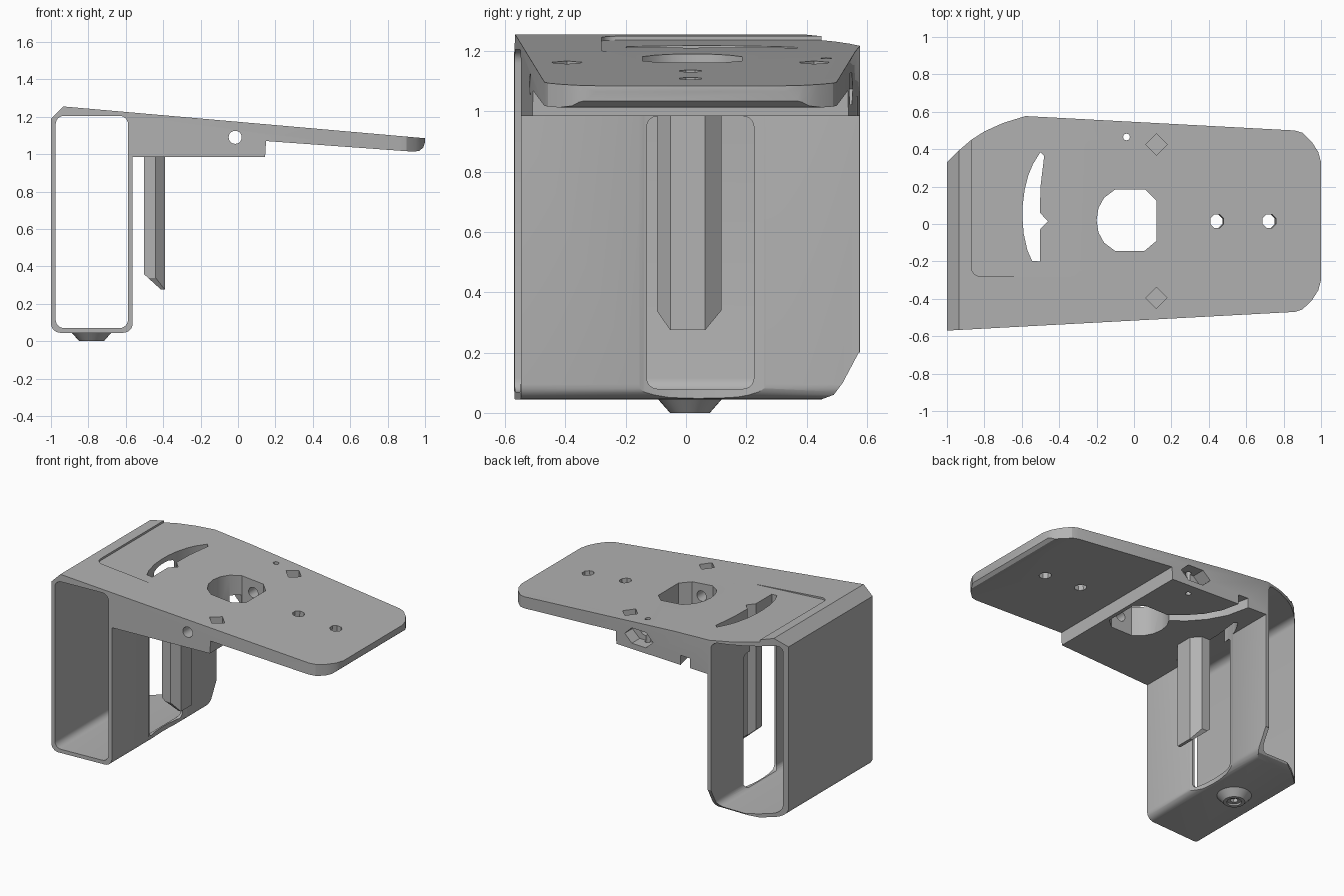
import bpy, bmesh, math
from mathutils import Matrix

cube = bpy.data.objects.get("Cube")
if cube:
    bpy.data.objects.remove(cube, do_unlink=True)

grey = bpy.data.materials.new("light grey")
grey.use_nodes = True
colour = (0.45, 0.45, 0.45, 1)
grey.diffuse_color = colour
grey.node_tree.nodes["Principled BSDF"].inputs["Base Color"].default_value = colour


def finish(name, bm):
    bmesh.ops.recalc_face_normals(bm, faces=bm.faces)
    mesh = bpy.data.meshes.new(name)
    bm.to_mesh(mesh)
    bm.free()
    mesh.materials.append(grey)
    obj = bpy.data.objects.new(name, mesh)
    bpy.context.collection.objects.link(obj)
    return obj


def prism(name, points, axis, low, high):
    """Extrude a flat outline along x, y or z."""
    place = {"x": lambda a, b: (low, a, b), "y": lambda a, b: (a, low, b),
             "z": lambda a, b: (a, b, low)}[axis]
    bm = bmesh.new()
    face = bm.faces.new([bm.verts.new(place(a, b)) for a, b in points])
    moved = bmesh.ops.extrude_face_region(bm, geom=[face])["geom"]
    step = [high - low if axis == k else 0 for k in "xyz"]
    bmesh.ops.translate(bm, vec=step, verts=[v for v in moved if isinstance(v, bmesh.types.BMVert)])
    return finish(name, bm)


def ring(a, b, ra, rb=None, sides=24, turn=0):
    rb = rb or ra
    angles = [turn + math.tau * i / sides for i in range(sides)]
    return [(a + ra * math.cos(t), b + rb * math.sin(t)) for t in angles]


def rounded(a0, b0, a1, b1, r, steps=6):
    """Rectangle outline with rounded corners."""
    corners = [(a1 - r, b1 - r), (a0 + r, b1 - r), (a0 + r, b0 + r), (a1 - r, b0 + r)]
    return [(a + r * math.cos(t), b + r * math.sin(t))
            for k, (a, b) in enumerate(corners)
            for t in [math.pi / 2 * (k + i / steps) for i in range(steps + 1)]]


def ribbon(path, half):
    """Outline of a strip that follows a path."""
    left, right = [], []
    for i, (x, y) in enumerate(path):
        p, q = path[max(i - 1, 0)], path[min(i + 1, len(path) - 1)]
        length = math.hypot(q[0] - p[0], q[1] - p[1])
        nx, ny = (p[1] - q[1]) / length * half, (q[0] - p[0]) / length * half
        left.append((x + nx, y + ny))
        right.append((x - nx, y - ny))
    return left + right[::-1]


def boolean(obj, tool, operation="DIFFERENCE"):
    mod = obj.modifiers.new(tool.name, "BOOLEAN")
    mod.operation, mod.solver, mod.object = operation, "EXACT", tool
    bpy.context.view_layer.update()
    graph = bpy.context.evaluated_depsgraph_get()
    mesh = bpy.data.meshes.new_from_object(obj.evaluated_get(graph))
    obj.modifiers.clear()
    obj.data = mesh


def remove(*tools):
    for tool in tools:
        bpy.data.objects.remove(tool, do_unlink=True)


def cut(obj, *tools):
    for tool in tools:
        boolean(obj, tool)
    remove(*tools)


# Bracket body: side profile trimmed by the plan outline
side = [(-1, 1.19), (-0.935, 1.255), (1, 1.085), (1, 1.065), (0.99, 1.035), (0.97, 1.018),
        (0.94, 1.013), (0.15, 1.07), (0.145, 0.985), (-0.563, 0.985)]
floor_arc = [(-0.613 + 0.05 * math.cos(t), 0.095 - 0.05 * math.sin(t))
             for t in [math.pi / 2 * i / 6 for i in range(7)]]
side += floor_arc + [(-1.563 - x, z) for x, z in reversed(floor_arc)]
body = prism("bracket_body", side, "y", -0.7, 0.7)
plan = [(-1, -0.57), (0.86, -0.47), (0.9, -0.457), (0.95, -0.41), (0.985, -0.355), (1, -0.3),
        (1, 0.33), (0.985, 0.385), (0.95, 0.44), (0.9, 0.488), (0.86, 0.5), (-0.58, 0.577),
        (-0.7, 0.54), (-0.8, 0.495), (-0.87, 0.45), (-0.94, 0.39), (-1, 0.33)]
outline = prism("plan_trim", plan, "z", -0.5, 2)
boolean(body, outline, "INTERSECT")
remove(outline)

# Open sleeve and its chamfered lower back corner
cut(body,
    prism("sleeve_opening", rounded(-0.975, 0.07, -0.588, 1.205, 0.045), "y", -1, 1),
    prism("corner_cut", [(0.45, 0.0), (0.45, 0.045), (0.49, 0.06), (0.52, 0.1), (0.573, 0.2),
                         (0.8, 0.2), (0.8, 0.0)], "x", -1.2, -0.4),
    prism("wall_slot", rounded(-0.13, 0.08, 0.225, 0.984, 0.035), "x", -0.7, -0.5))

# Shallow tapering recess on the top plate
recess = prism("recess", [(-0.87, 1.236), (-0.29, 1.1985), (-0.29, 1.4), (-0.87, 1.4)], "y", -0.28, 0.8)
corner = prism("recess_corners", rounded(-0.87, -0.28, -0.29, 1.2, 0.05), "z", 1, 1.5)
boolean(recess, corner, "INTERSECT")
remove(corner)
cut(body, recess)

# Arc slot, cut through the plate, the wall face and the post
arc = [(-0.5, 0.385), (-0.54, 0.32), (-0.565, 0.26), (-0.585, 0.18), (-0.595, 0.1), (-0.596, 0.03),
       (-0.59, -0.05), (-0.57, -0.14), (-0.545, -0.197), (-0.503, -0.2), (-0.503, -0.03),
       (-0.46, 0.015), (-0.503, 0.06), (-0.5, 0.2), (-0.48, 0.365)]
post = prism("hanging_post", [(-0.503, -0.097), (-0.44, -0.097), (-0.39, -0.052), (-0.39, 0.063),
                              (-0.44, 0.118), (-0.503, 0.118)], "z", 0.275, 0.99)
arc_cutter = prism("arc_slot", arc, "z", -0.5, 2)
boolean(body, arc_cutter)
cut(post, arc_cutter)

# Bevelled tip of the post: back and both sides
cut(post, prism("tip_back", [(-0.51, 0.365), (-0.41, 0.274), (-0.41, 0.2), (-0.51, 0.2)], "y", -0.3, 0.3),
    prism("tip_front_side", [(-0.1, 0.343), (-0.052, 0.274), (-0.052, 0.2), (-0.1, 0.2)], "x", -0.6, -0.3),
    prism("tip_back_side", [(0.12, 0.343), (0.063, 0.274), (0.063, 0.2), (0.12, 0.2)], "x", -0.6, -0.3))

# Large opening and the curved channel leading out of the back
opening = [(0.06, 0.185), (0.12, 0.125), (0.12, -0.09), (0.055, -0.145), (-0.1, -0.145), (-0.16, -0.1),
           (-0.19, -0.045), (-0.2, 0.02), (-0.19, 0.085), (-0.16, 0.14), (-0.1, 0.185)]
channel = [(-0.05, 0.08), (-0.13, 0.16), (-0.22, 0.23), (-0.3, 0.32), (-0.36, 0.43), (-0.41, 0.65)]
cut(body, prism("main_opening", opening, "z", 0.5, 2),
    prism("cable_channel", ribbon(channel, 0.035), "z", 0.9, 1.05))

# Cross bolt hole with its hexagonal pocket at the back
cut(body, prism("cross_hole", ring(-0.015, 1.09, 0.035), "y", -1, 1),
    prism("hex_pocket", ring(-0.03, 1.075, 0.11, 0.06, 6), "y", 0.46, 1),
    prism("pin_hole", ring(-0.04, 0.465, 0.018, sides=12), "z", 0.5, 2))

# Square blind holes and the two tilted screw holes
for y in (0.425, -0.395):
    cut(body, prism("square_hole", ring(0.12, y, 0.057, sides=4), "z", 1.07, 2))
for x, z in ((0.44, 1.09), (0.72, 1.07)):
    hole = prism("screw_hole", ring(0, 0.015, 0.039, sides=8, turn=math.pi / 8), "z", -0.3, 0.3)
    hole.data.transform(Matrix.Translation((x, 0, z)) @ Matrix.Rotation(math.radians(5), 4, "Y"))
    cut(body, hole)

# Tapered foot with a stepped socket
bm = bmesh.new()
bmesh.ops.create_cone(bm, cap_ends=True, segments=32, radius1=0.066, radius2=0.11, depth=0.05,
                      matrix=Matrix.Translation((-0.783, 0.013, 0.025)))
foot = finish("foot", bm)
cut(foot, prism("socket", ring(-0.783, 0.013, 0.045), "z", -0.1, 0.012),
    prism("socket_core", ring(-0.783, 0.013, 0.025, sides=6), "z", -0.1, 0.035))

# Smooth the rounded surfaces and keep the edges crisp
for obj in (body, post, foot):
    bpy.ops.object.select_all(action="DESELECT")
    obj.select_set(True)
    bpy.context.view_layer.objects.active = obj
    bpy.ops.object.shade_smooth_by_angle(angle=math.radians(25))
